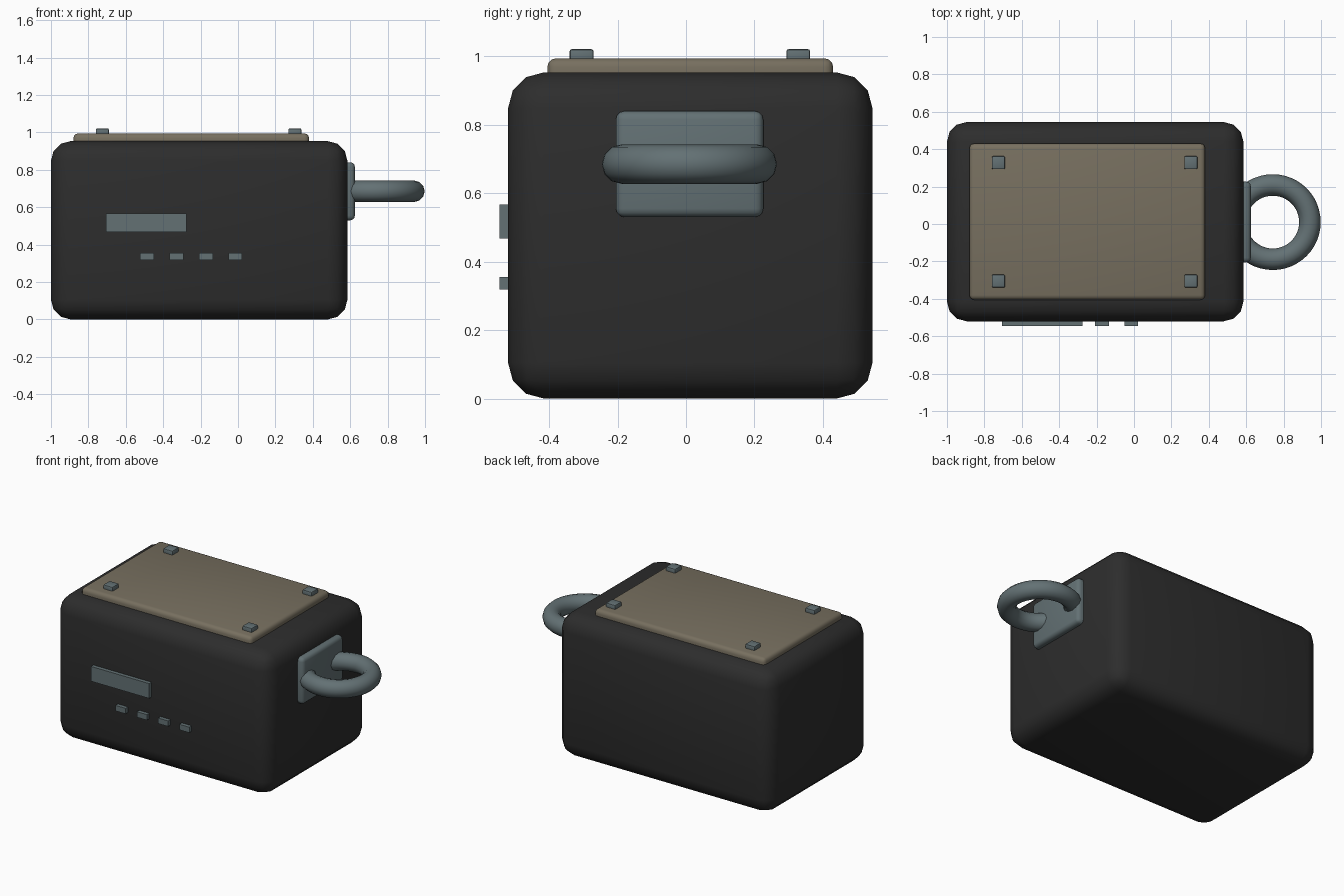
import bpy
import math

if "Cube" in bpy.data.objects:
    bpy.data.objects.remove(bpy.data.objects["Cube"])


def material(name, rgb):
    m = bpy.data.materials.new(name)
    m.diffuse_color = (*rgb, 1)
    m.use_nodes = True
    m.node_tree.nodes["Principled BSDF"].inputs["Base Color"].default_value = m.diffuse_color
    return m


CHARCOAL = material("charcoal", (0.026, 0.026, 0.026))
TAUPE = material("taupe", (0.185, 0.160, 0.115))
STEEL = material("blue_grey", (0.125, 0.165, 0.175))


def box(name, x, y, z, mat, bevel=0.0, segments=3):
    """Box between (min, max) ranges, with optional smooth rounded edges."""
    bpy.ops.mesh.primitive_cube_add(size=1, location=[sum(r) / 2 for r in (x, y, z)])
    ob = bpy.context.object
    ob.name = name
    ob.scale = [r[1] - r[0] for r in (x, y, z)]
    bpy.ops.object.transform_apply(location=False, rotation=False, scale=True)
    ob.data.materials.append(mat)
    if bevel:
        mod = ob.modifiers.new("rounding", 'BEVEL')
        mod.width = bevel
        mod.segments = segments
        bpy.ops.object.modifier_apply(modifier=mod.name)
        bpy.ops.object.shade_smooth_by_angle(angle=math.radians(35))
    return ob


# Main housing and the lid on top
box("body", (-1, 0.585), (-0.52, 0.545), (0, 0.953), CHARCOAL, 0.105)
box("lid", (-0.88, 0.38), (-0.405, 0.43), (0.90, 0.994), TAUPE, 0.025)

# Small pads at the lid corners
for i, cx in enumerate((-0.725, 0.304)):
    for j, cy in enumerate((-0.305, 0.328)):
        box(f"lid_pad_{i}{j}", (cx - 0.035, cx + 0.035), (cy - 0.035, cy + 0.035),
            (0.98, 1.021), STEEL, 0.007, 2)

# Display panel and row of buttons on the front
box("display_panel", (-0.705, -0.275), (-0.545, -0.48), (0.468, 0.567), STEEL)
for i in range(4):
    cx = -0.486 + 0.157 * i
    box(f"button_{i}", (cx - 0.037, cx + 0.037), (-0.545, -0.48), (0.318, 0.355), STEEL)

# Side mounting plate and carrying ring
box("ring_mount", (0.54, 0.625), (-0.205, 0.226), (0.53, 0.84), STEEL, 0.025)
bpy.ops.mesh.primitive_torus_add(location=(0.742, 0.01, 0.685), major_radius=0.1985,
                                 minor_radius=0.0575, major_segments=48, minor_segments=12)
ring = bpy.context.object
ring.name = "carry_ring"
ring.data.materials.append(STEEL)
bpy.ops.object.shade_smooth_by_angle(angle=math.radians(40))
